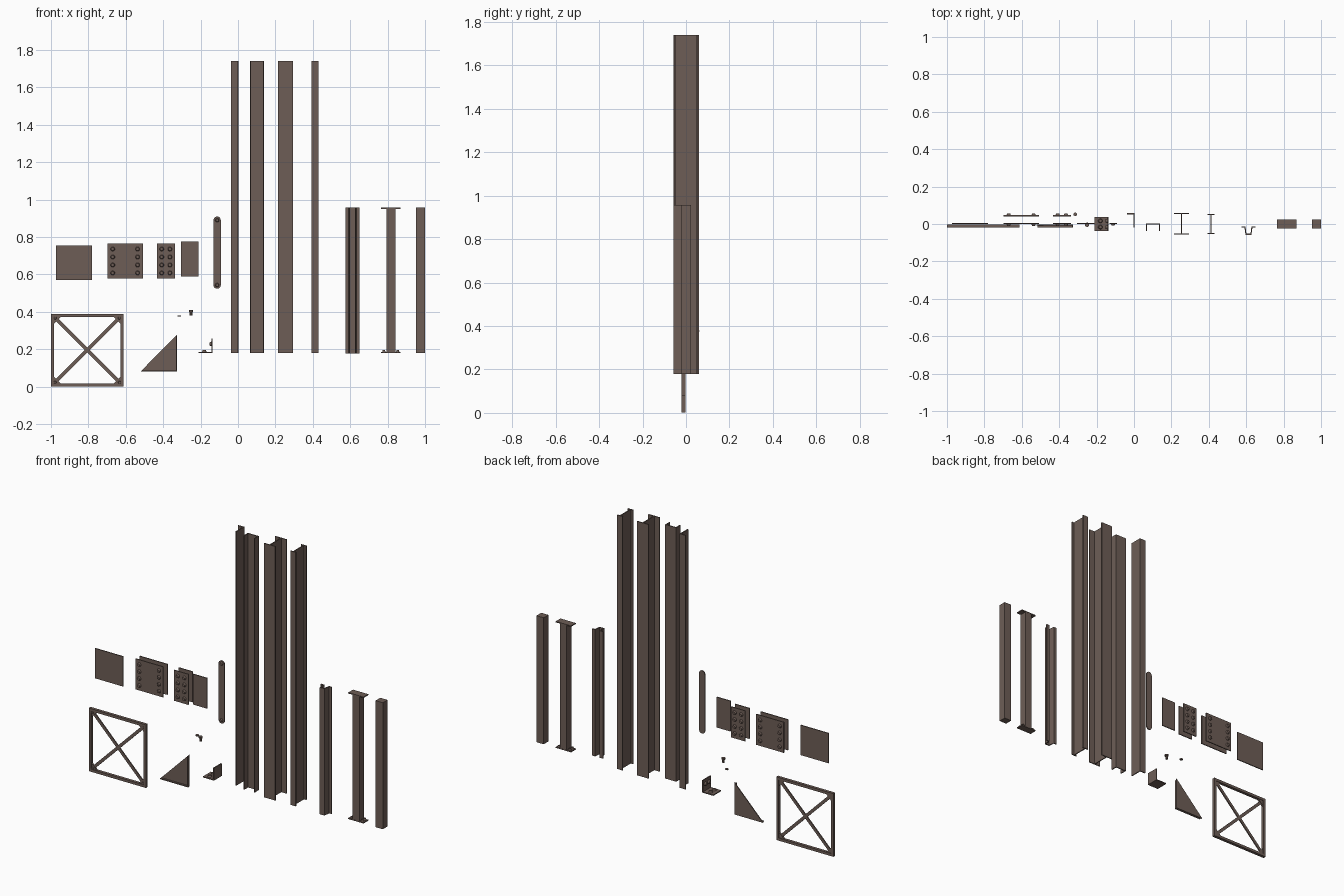
import bpy, bmesh, math
from mathutils import Matrix, Vector

if "Cube" in bpy.data.objects:
    bpy.data.objects.remove(bpy.data.objects["Cube"])

steel = bpy.data.materials.new("brown steel")
steel.diffuse_color = (0.155, 0.111, 0.094, 1)
steel.use_nodes = True
steel.node_tree.nodes["Principled BSDF"].inputs["Base Color"].default_value = steel.diffuse_color
T = 0.006  # sheet thickness
LOW, SHORT, TALL = 0.18, 0.957, 1.74


def finish(name, bm):
    bmesh.ops.recalc_face_normals(bm, faces=bm.faces)
    me = bpy.data.meshes.new(name)
    bm.to_mesh(me)
    bm.free()
    me.materials.append(steel)
    ob = bpy.data.objects.new(name, me)
    bpy.context.collection.objects.link(ob)
    return ob


def add_box(bm, x0, x1, y0, y1, z0, z1):
    m = Matrix.Translation(((x0 + x1) / 2, (y0 + y1) / 2, (z0 + z1) / 2))
    bmesh.ops.create_cube(bm, size=1, matrix=m @ Matrix.Diagonal((x1 - x0, y1 - y0, z1 - z0, 1)))


def add_prism(bm, pts, depth):
    """Extrude a closed 3D outline along a depth vector."""
    f = bm.faces.new([bm.verts.new(p) for p in pts])
    r = bmesh.ops.extrude_face_region(bm, geom=[f], use_keep_orig=True)
    vs = [v for v in r["geom"] if isinstance(v, bmesh.types.BMVert)]
    bmesh.ops.translate(bm, verts=vs, vec=depth)


def add_stud(bm, base, axis, r=0.012, h=0.010, taper=0.7, sides=10):
    """Bolt head standing on a surface point, pointing along axis."""
    axis = Vector(axis)
    m = Matrix.Translation(Vector(base) + axis * h / 2) @ axis.to_track_quat('Z', 'Y').to_matrix().to_4x4()
    bmesh.ops.create_cone(bm, cap_ends=True, segments=sides, radius1=r, radius2=r * taper, depth=h, matrix=m)


def section(name, outline, z0, z1):
    bm = bmesh.new()
    add_prism(bm, [(x, y, z0) for x, y in outline], (0, 0, z1 - z0))
    return finish(name, bm)


def i_outline(cx, cy, w, d, t):
    q = [(w, d), (w, d - t), (t / 2, d - t)]
    q += [(x, -y) for x, y in reversed(q)]
    q += [(-x, y) for x, y in reversed(q)]
    return [(cx + x, cy + y) for x, y in q]


# Tall rolled sections
section("angle_beam", [(-0.038, 0.058), (0.003, 0.058), (0.003, -0.018), (0.003 - T, -0.018),
                       (0.003 - T, 0.058 - T), (-0.038, 0.058 - T)], LOW, TALL)
section("channel_beam", [(0.064, -0.037), (0.064, 0.004), (0.139, 0.004), (0.139, -0.037), (0.139 - T, -0.037),
                         (0.139 - T, 0.004 - T), (0.064 + T, 0.004 - T), (0.064 + T, -0.037)], LOW, TALL)
section("wide_i_beam", i_outline(0.254, 0.001, 0.039, 0.058, T), LOW, TALL)
section("narrow_i_beam", i_outline(0.412, 0, 0.018, 0.054, T), LOW, TALL)

# Short hat section: right half of the outline, mirrored
half = [(0.0, -0.058), (0.016, -0.058), (0.021, -0.020), (0.037, -0.020), (0.037, -0.014),
        (0.016, -0.014), (0.011, -0.052), (0.0, -0.052)]
hat = half[1:-1] + [(-x, y) for x, y in reversed(half[1:-1])]
section("hat_rail", [(0.612 + x, y) for x, y in hat], 0.178, SHORT)

# Post with bolted end plates
bm = bmesh.new()
add_box(bm, 0.795, 0.841, -0.022, 0.022, LOW + T, SHORT - T)
for z in (LOW, SHORT - T):
    add_box(bm, 0.765, 0.869, -0.023, 0.023, z, z + T)
for x in (0.780, 0.854):
    for y in (-0.012, 0.012):
        add_stud(bm, (x, y, LOW + T), (0, 0, 1), 0.009, 0.010)
finish("plated_post", bm)

# Plain box post
bm = bmesh.new()
add_box(bm, 0.951, 1.0, -0.023, 0.023, LOW, SHORT)
finish("box_post", bm)

# Flat plates
for name, x0, x1, z0, z1 in (("square_plate", -0.973, -0.781, 0.571, 0.755),
                             ("narrow_plate", -0.305, -0.211, 0.588, 0.775)):
    bm = bmesh.new()
    add_box(bm, x0, x1, 0.000, T, z0, z1)
    finish(name, bm)

# Paired splice plates with bolt heads on their outer faces
for name, x0, x1, cols in (("wide_splice", -0.697, -0.509, (-0.670, -0.537)),
                           ("narrow_splice", -0.434, -0.338, (-0.408, -0.364))):
    for side, y0, face, d in (("front", 0.000, 0.000, -1), ("back", 0.041, 0.041 + T, 1)):
        bm = bmesh.new()
        add_box(bm, x0, x1, y0, y0 + T, 0.577, 0.765)
        for x in cols:
            for k in range(4):
                add_stud(bm, (x, face, 0.608 + k * 0.0425), (0, d, 0))
        finish(f"{name}_{side}", bm)

# Strap with round ends
bm = bmesh.new()
pts = []
for cz, a0 in ((0.890, 0), (0.543, math.pi)):
    for k in range(11):
        a = a0 + math.pi * k / 10
        pts.append((-0.1115 + 0.0195 * math.cos(a), -0.001, cz + 0.0195 * math.sin(a)))
add_prism(bm, pts, (0, T, 0))
for z in (0.890, 0.543):
    add_stud(bm, (-0.1115, -0.001, z), (0, -1, 0), 0.011, 0.007)
finish("round_end_strap", bm)

# Cross braced frame
CX, CZ, H, W = -0.806, 0.195, 0.194, 0.016
bm = bmesh.new()
for s in (-1, 1):
    a, b = sorted((s * H, s * (H - W)))
    add_box(bm, CX + a, CX + b, -0.020, -0.002, CZ - H, CZ + H)
    add_box(bm, CX - H + W, CX + H - W, -0.020, -0.002, CZ + a, CZ + b)
finish("square_frame", bm)
bm = bmesh.new()
for s in (-1, 1):
    n, e = Vector((-s, 0, 1)) * 0.0065, Vector((s, 0, 1)) * (H - W)
    c = Vector((CX, -0.014, CZ))
    add_prism(bm, [c - e - n, c + e - n, c + e + n, c - e + n], (0, 0.007, 0))
finish("cross_braces", bm)
bm = bmesh.new()
for sx in (-1, 1):
    for sz in (-1, 1):
        x, z, g = CX + sx * (H - W), CZ + sz * (H - W), 0.036
        add_prism(bm, [(x, -0.016, z), (x - sx * g, -0.016, z), (x, -0.016, z - sz * g)], (0, 0.011, 0))
        add_stud(bm, (x - sx * 0.006, -0.016, z - sz * 0.006), (0, -1, 0), 0.008, 0.004)
finish("frame_gussets", bm)

# Triangular bracket with two lips
bm = bmesh.new()
add_prism(bm, [(-0.521, -0.009, 0.081), (-0.326, -0.009, 0.081), (-0.326, -0.009, 0.277)], (0, T, 0))
add_box(bm, -0.515, -0.326, -0.020, -0.003, 0.081, 0.081 + T)
add_box(bm, -0.326 - T, -0.326, -0.020, -0.003, 0.081, 0.271)
finish("triangle_bracket", bm)

# Bolted angle clip
bm = bmesh.new()
add_prism(bm, [(x, -0.038, z) for x, z in ((-0.212, 0.180), (-0.137, 0.180), (-0.137, 0.257), (-0.137 - T, 0.257),
                                           (-0.137 - T, 0.180 + T), (-0.212, 0.180 + T))], (0, 0.076, 0))
for y in (-0.017, 0.017):
    add_stud(bm, (-0.180, y, 0.180 + T), (0, 0, 1))
    add_stud(bm, (-0.137 - T, y, 0.228), (-1, 0, 0))
finish("angle_clip", bm)

# Loose bolt and nut
bm = bmesh.new()
add_stud(bm, (-0.251, -0.004, 0.400), (0, 0, 1), 0.012, 0.009, 1)
add_stud(bm, (-0.251, -0.004, 0.380), (0, 0, 1), 0.008, 0.020, 1)
finish("loose_bolt", bm)
bm = bmesh.new()
add_stud(bm, (-0.314, 0.052, 0.374), (0, 0, 1), 0.010, 0.006, 1, 6)
finish("loose_nut", bm)
